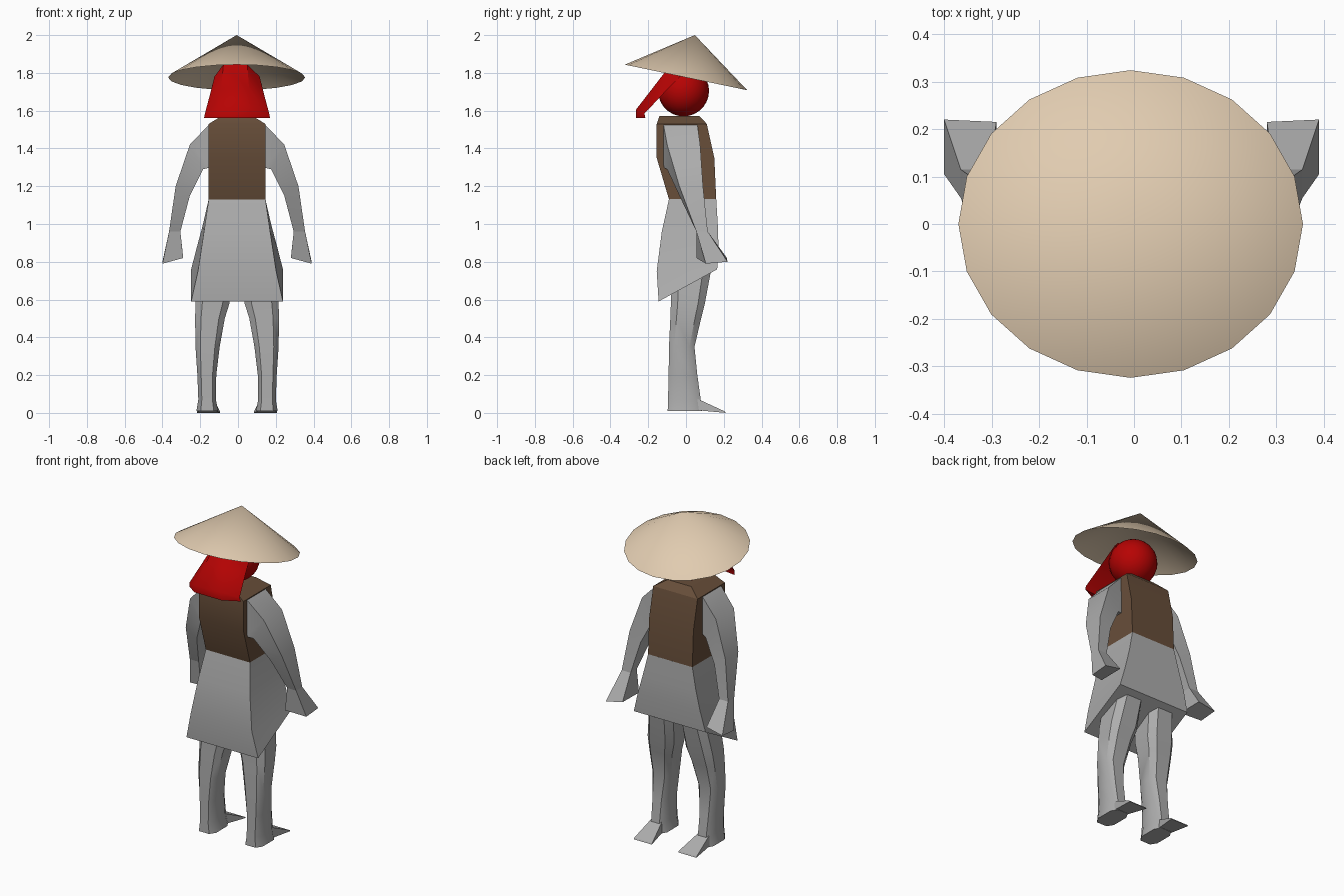
import bpy, bmesh, math
from mathutils import Matrix, Vector

if "Cube" in bpy.data.objects:
    bpy.data.objects.remove(bpy.data.objects["Cube"])

CX = -0.005  # centre line of the figure


def material(name, rgb):
    m = bpy.data.materials.new(name)
    m.diffuse_color = (*rgb, 1)
    m.use_nodes = True
    m.node_tree.nodes["Principled BSDF"].inputs["Base Color"].default_value = m.diffuse_color
    return m


STRAW = material("straw", (0.75, 0.60, 0.435))
RED = material("red cloth", (0.47, 0.001, 0.001))
BROWN = material("brown leather", (0.138, 0.077, 0.042))
GREY = material("grey cloth", (0.42, 0.42, 0.42))


def finish(name, bm, mat, angle=30):
    bmesh.ops.recalc_face_normals(bm, faces=bm.faces)
    me = bpy.data.meshes.new(name)
    bm.to_mesh(me)
    bm.free()
    me.materials.append(mat)
    ob = bpy.data.objects.new(name, me)
    bpy.context.collection.objects.link(ob)
    bpy.ops.object.select_all(action='DESELECT')
    ob.select_set(True)
    bpy.context.view_layer.objects.active = ob
    bpy.ops.object.shade_smooth_by_angle(angle=math.radians(angle))
    return ob


def loft(name, rings, mat, side=1, angle=30):
    """Skin a row of closed rings; side = -1 mirrors across the centre line."""
    bm = bmesh.new()
    loops = [[bm.verts.new((CX + side * x, y, z)) for x, y, z in r] for r in rings]
    for a, b in zip(loops, loops[1:]):
        n = len(a)
        for i in range(n):
            j = (i + 1) % n
            bm.faces.new((a[i], a[j], b[j], b[i]))
    bm.faces.new(loops[0])
    bm.faces.new(loops[-1])
    return finish(name, bm, mat, angle)


def body_ring(w0, w1, y0, y1, z0, z1):
    """Torso section: half width and height at y0, then at y1."""
    return [(-w0, y0, z0), (w0, y0, z0), (w1, y1, z1), (-w1, y1, z1)]


def leg_ring(x0, x1, y0, y1, z, cut=0.2):
    """Rectangle section with cut corners."""
    cx, cy = (x1 - x0) * cut, (y1 - y0) * cut
    return [(x, y, z) for x, y in (
        (x0 + cx, y0), (x1 - cx, y0), (x1, y0 + cy), (x1, y1 - cy),
        (x1 - cx, y1), (x0 + cx, y1), (x0, y1 - cy), (x0, y0 + cy))]


# Straw hat: open, tilted, smooth cone
bm = bmesh.new()
tilt = Matrix.Rotation(math.radians(-11.8), 4, 'X')
place = Matrix.Translation((-0.007, 0, 1.776)) @ tilt
rim = []
for i in range(20):
    a = 2 * math.pi * i / 20
    rim.append(bm.verts.new(place @ Vector((0.363 * math.cos(a), 0.331 * math.sin(a), 0))))
tip = bm.verts.new(place @ Vector((0, 0, 0.229)))
for i in range(20):
    bm.faces.new((rim[i], rim[(i + 1) % 20], tip))
finish("straw_hat", bm, STRAW, 60)

# Head wrapped in cloth
bm = bmesh.new()
bmesh.ops.create_uvsphere(bm, u_segments=20, v_segments=14, radius=0.135,
                          matrix=Matrix.Translation((CX, -0.013, 1.705)))
finish("head", bm, RED, 60)


# Cloth tail hanging off the head: a bent slab that widens downwards
def tail_ring(w, y_mid, y_end, z_out, z_in, t):
    outer = [(-w, y_end, z_in), (-w * 0.6, y_mid, z_out), (w * 0.45, y_mid, z_out), (w, y_end, z_in)]
    inner = [(w * 0.45, y_mid + t, z_in), (-w * 0.6, y_mid + t, z_in)]
    return outer + inner


loft("cloth_tail", [tail_ring(0.12, -0.08, -0.03, 1.845, 1.78, 0.05),
                    tail_ring(0.142, -0.18, -0.12, 1.715, 1.69, 0.06),
                    tail_ring(0.17, -0.265, -0.22, 1.605, 1.585, 0.045),
                    tail_ring(0.175, -0.265, -0.215, 1.56, 1.56, 0.04)], RED, angle=45)

# Vest
loft("vest", [body_ring(0.15, 0.15, -0.09, 0.16, 1.13, 1.13),
              body_ring(0.15, 0.15, -0.155, 0.15, 1.35, 1.35),
              body_ring(0.15, 0.15, -0.155, 0.11, 1.53, 1.53),
              body_ring(0.08, 0.08, -0.14, 0.07, 1.573, 1.573)], BROWN)

# Skirt with slanted hem
loft("skirt", [body_ring(0.15, 0.15, -0.09, 0.16, 1.132, 1.132),
               body_ring(0.175, 0.18, -0.128, 0.168, 0.96, 1.0),
               body_ring(0.207, 0.212, -0.155, 0.172, 0.75, 0.88),
               body_ring(0.243, 0.243, -0.145, 0.165, 0.59, 0.76)], GREY, angle=40)

# Arm sections: inner x, outer x, y range, inner z, outer z
ARM = [(0.14, 0.145, -0.12, 0.06, 1.30, 1.53),
       (0.18, 0.25, -0.10, 0.075, 1.29, 1.42),
       (0.25, 0.325, -0.035, 0.09, 1.15, 1.20),
       (0.30, 0.36, 0.055, 0.115, 0.96, 0.96)]
# Leg sections: inner x, outer x, y range, z
LEG = [(0.03, 0.195, -0.08, 0.13, 0.74),
       (0.04, 0.22, -0.08, 0.10, 0.58),
       (0.065, 0.222, -0.083, 0.08, 0.50),
       (0.092, 0.220, -0.09, 0.045, 0.35),
       (0.11, 0.210, -0.092, 0.06, 0.20),
       (0.112, 0.205, -0.095, 0.078, 0.07),
       (0.10, 0.215, -0.097, 0.085, 0.01)]

for side, word in ((1, "right"), (-1, "left")):
    rings = [[(xi, y0, zi), (xo, y0, zo), (xo, y1, zo), (xi, y1, zi)]
             for xi, xo, y0, y1, zi, zo in ARM]
    loft(word + "_arm", rings, GREY, side, angle=25)
    # Flared sleeve end
    cuff = [(0.285, 0.055, 0.82), (0.395, 0.105, 0.79), (0.395, 0.22, 0.80), (0.285, 0.215, 0.822)]
    loft(word + "_hand", [rings[-1], cuff], GREY, side, angle=25)
    # Leg
    loft(word + "_leg", [leg_ring(*row) for row in LEG], GREY, side, angle=40)
    # Foot: wedge reaching to a thin toe
    ankle = [(0.12, 0.05, 0.015), (0.20, 0.05, 0.015), (0.195, 0.06, 0.075), (0.125, 0.06, 0.075)]
    toe = [(0.09, 0.21, 0.0), (0.212, 0.21, 0.0), (0.212, 0.205, 0.008), (0.09, 0.205, 0.008)]
    loft(word + "_foot", [ankle, toe], GREY, side)
